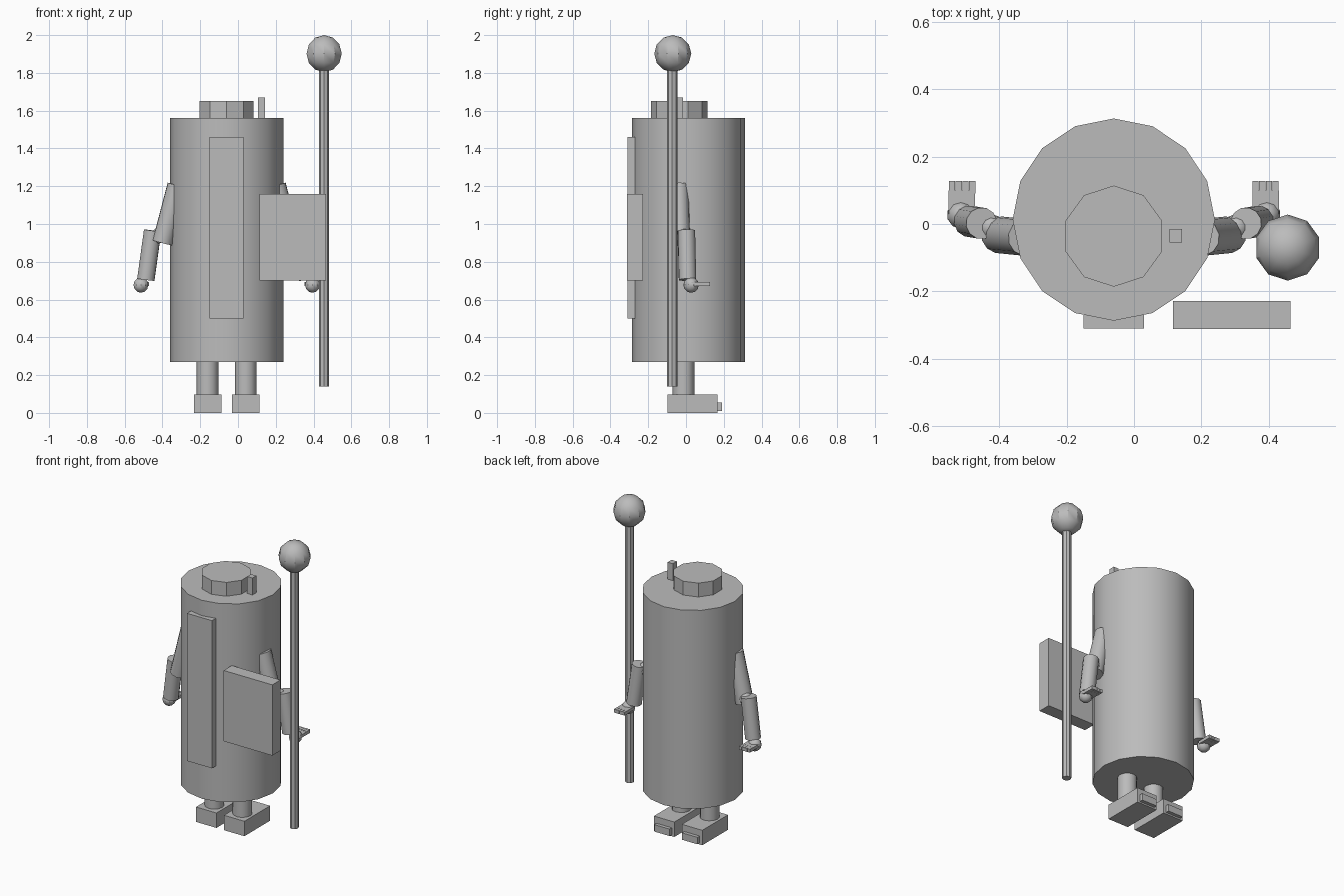
import bpy, bmesh, math
from mathutils import Vector

cube = bpy.data.objects.get("Cube")
if cube:
    bpy.data.objects.remove(cube, do_unlink=True)

grey = bpy.data.materials.new("plain grey")
grey.use_nodes = True
grey.diffuse_color = (0.5, 0.5, 0.5, 1)
grey.node_tree.nodes["Principled BSDF"].inputs["Base Color"].default_value = grey.diffuse_color

MID = -0.06  # x of the body's mirror plane


def finish(name, bm):
    mesh = bpy.data.meshes.new(name)
    bm.to_mesh(mesh)
    bm.free()
    mesh.materials.append(grey)
    obj = bpy.data.objects.new(name, mesh)
    bpy.context.collection.objects.link(obj)
    bpy.ops.object.select_all(action='DESELECT')
    obj.select_set(True)
    bpy.context.view_layer.objects.active = obj
    bpy.ops.object.shade_smooth_by_angle(angle=math.radians(31))
    return obj


def box(name, x, y, z):
    bm = bmesh.new()
    bmesh.ops.create_cube(bm, size=1)
    for v in bm.verts:
        v.co = [(a + b) / 2 + c * (b - a) for c, (a, b) in zip(v.co, (x, y, z))]
    return finish(name, bm)


def rod(name, start, end, radius, sides):
    start, end = Vector(start), Vector(end)
    axis = end - start
    bm = bmesh.new()
    bmesh.ops.create_cone(bm, cap_ends=True, segments=sides, radius1=radius,
                          radius2=radius, depth=axis.length)
    turn = Vector((0, 0, 1)).rotation_difference(axis)
    for v in bm.verts:
        v.co = turn @ v.co + (start + end) / 2
    return finish(name, bm)


def ball(name, centre, radius, sides=10, rings=6):
    bm = bmesh.new()
    bmesh.ops.create_uvsphere(bm, u_segments=sides, v_segments=rings, radius=radius)
    bmesh.ops.translate(bm, verts=bm.verts, vec=centre)
    return finish(name, bm)


# Body, cap and front details
rod("body", (MID, 0.013, 0.27), (MID, 0.013, 1.56), 0.30, 16)
rod("cap", (MID, -0.036, 1.54), (MID, -0.036, 1.65), 0.15, 10)
box("antenna", (0.105, 0.143), (-0.055, -0.015), (1.54, 1.67))
box("front_panel", (-0.15, 0.03), (-0.31, -0.27), (0.50, 1.46))
box("shield_block", (0.115, 0.465), (-0.312, -0.228), (0.70, 1.16))

# Staff with its ball
rod("staff", (0.456, -0.073, 0.14), (0.456, -0.073, 1.83), 0.027, 8)
ball("staff_ball", (0.456, -0.07, 1.902), 0.098)

# Limbs, repeated on both sides of the body
for side, s in (("left", 1), ("right", -1)):
    def at(offset, y, z):
        return (MID + s * offset, y, z)

    def span(a, b):
        return tuple(sorted((MID + s * a, MID + s * b)))

    # Leg, foot and heel
    rod(side + "_leg", at(0.101, -0.013, 0.08), at(0.101, -0.013, 0.30), 0.058, 12)
    box(side + "_foot", span(0.027, 0.174), (-0.097, 0.167), (0, 0.097))
    box(side + "_heel", span(0.045, 0.155), (0.15, 0.19), (0.01, 0.055))

    # Arm
    rod(side + "_upper_arm", at(0.26, -0.04, 1.205), at(0.34, -0.032, 0.90), 0.055, 12)
    ball(side + "_elbow", at(0.365, -0.01, 0.935), 0.04)
    rod(side + "_forearm", at(0.392, 0.002, 0.965), at(0.428, 0.008, 0.705), 0.047, 12)

    # Hand with four flat fingers
    ball(side + "_hand", at(0.454, 0.027, 0.677), 0.041)
    box(side + "_palm", span(0.412, 0.49), (0.03, 0.10), (0.672, 0.692))
    for i in range(4):
        edge = 0.411 + i * 0.02
        box(f"{side}_finger_{i + 1}", span(edge, edge + 0.0185), (0.09, 0.128), (0.671, 0.693))
